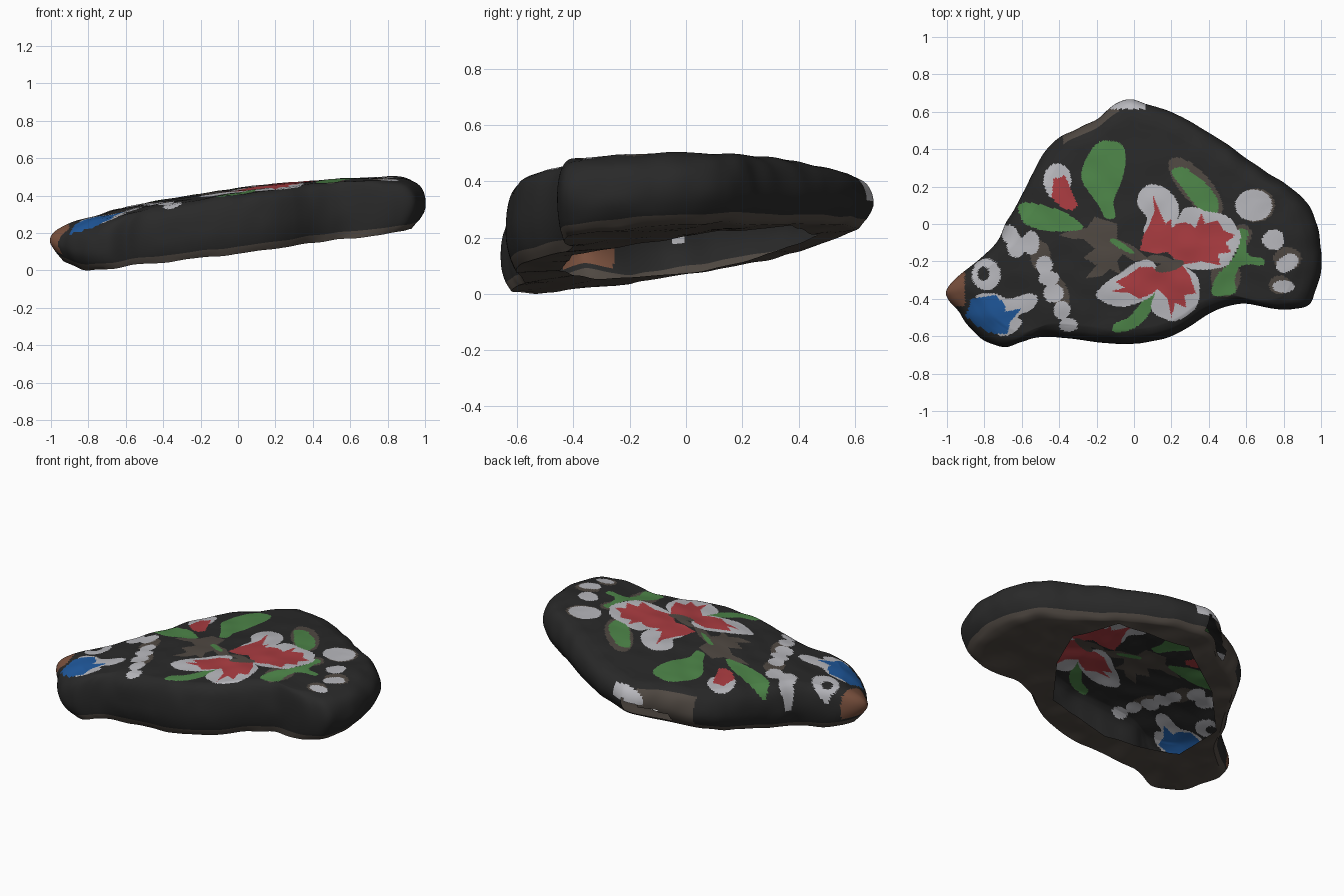
import bpy, bmesh, math
from mathutils import Vector, noise

COLOURS = {
    "charcoal": (0.022, 0.022, 0.022), "taupe": (0.08, 0.066, 0.055),
    "white": (0.48, 0.48, 0.51), "red": (0.4, 0.045, 0.052),
    "green": (0.075, 0.235, 0.066), "blue": (0.014, 0.1, 0.34),
    "brown": (0.19, 0.08, 0.047)}
NAMES = list(COLOURS)
CX, CY = 0.0, -0.1          # point all rings shrink towards


def spline(pts, n):
    """Closed smooth curve through points, n samples per span."""
    out, k = [], len(pts)
    for i in range(k):
        a, b, c, d = (Vector(pts[(i + o) % k]) for o in (-1, 0, 1, 2))
        for j in range(n):
            t = j / n
            out.append(0.5 * (2 * b + (c - a) * t + (2 * a - 5 * b + 4 * c - d) * t * t
                              + (3 * b - a - 3 * c + d) * t ** 3))
    return out


# Painted shapes, later ones cover earlier ones
shapes = []


def paint(colour, *pts, smooth=True):
    poly = [tuple(p) for p in (spline(pts, 4) if smooth else pts)]
    xs, ys = zip(*poly)
    shapes.append((NAMES.index(colour), poly, min(xs), max(xs), min(ys), max(ys)))


def oval(colour, x, y, rx, ry, turn=0):
    c, s = math.cos(math.radians(turn)), math.sin(math.radians(turn))
    ring = [(rx * math.cos(a), ry * math.sin(a)) for a in (i * math.tau / 20 for i in range(20))]
    paint(colour, *[(x + u * c - v * s, y + u * s + v * c) for u, v in ring], smooth=False)


def colour_at(x, y):
    found = None
    for m, poly, x0, x1, y0, y1 in shapes:
        if x0 <= x <= x1 and y0 <= y <= y1:
            inside, (px, py) = False, poly[-1]
            for qx, qy in poly:
                if (qy > y) != (py > y) and x < (px - qx) * (y - qy) / (py - qy) + qx:
                    inside = not inside
                px, py = qx, qy
            if inside:
                found = m
    return found


# Bare stone patches
paint("taupe", (-.4, -.06), (-.33, -.03), (-.25, -.02), (-.21, .04), (-.15, .02), (-.09, 0), (-.09, -.08),
      (0, -.12), (.08, -.19), (0, -.2), (-.06, -.16), (-.09, -.2), (-.07, -.27), (-.13, -.24),
      (-.17, -.28), (-.26, -.29), (-.2, -.22), (-.27, -.18), (-.21, -.13), (-.27, -.08), (-.33, -.08),
      smooth=False)
for o in ((.33, .2, .2, .08, -48), (.58, -.06, .05, .06), (.65, .1, .103, .09), (.82, -.185, .075, .06),
          (.78, -.325, .06, .05), (.49, -.28, .08, .11), (-.5, -.17, .055, .08), (-.4, -.37, .05, .09, 20)):
    oval("taupe", *o)
# Leaves and stems
paint("green", (-.2, .43), (-.13, .445), (-.06, .42), (-.045, .33), (-.07, .22), (-.11, .12),
      (-.1, .04), (-.15, .03), (-.19, .1), (-.24, .17), (-.28, .24), (-.265, .33))
paint("green", (-.62, .1), (-.56, .115), (-.45, .09), (-.35, .05), (-.27, -.02), (-.38, -.04),
      (-.5, -.03), (-.58, 0), (-.61, .05))
paint("green", (.2, .28), (.26, .305), (.33, .26), (.4, .2), (.45, .12), (.44, .04), (.38, .05),
      (.32, .11), (.26, .19))
paint("green", (.56, -.03), (.61, -.04), (.6, -.11), (.62, -.17), (.69, -.185), (.69, -.22),
      (.58, -.22), (.54, -.29), (.54, -.37), (.42, -.38), (.44, -.28), (.51, -.21), (.555, -.13))
paint("green", (.12, -.35), (.1, -.44), (.05, -.52), (-.03, -.57), (-.11, -.575), (-.1, -.53),
      (-.03, -.5), (.03, -.43), (.09, -.37))
paint("green", (-.13, -.09), (-.1, -.08), (-.02, -.13), (0, -.16), (-.06, -.14))
# Flower: white petals
paint("white", (.03, .17), (.08, .21), (.15, .2), (.22, .14), (.24, .05), (.18, -.1), (.1, -.1),
      (.05, -.04), (.07, .03), (.02, .1))
paint("white", (.25, .06), (.32, .09), (.38, .07), (.48, .05), (.54, 0), (.57, -.08), (.53, -.17),
      (.48, -.23), (.3, -.24), (.2, -.15))
paint("white", (.1, -.2), (.02, -.2), (-.07, -.26), (-.17, -.33), (-.2, -.39), (-.1, -.44),
      (0, -.43), (.1, -.38), (.14, -.3))
paint("white", (.1, -.4), (.1, -.47), (.15, -.5), (.22, -.52), (.32, -.46), (.35, -.38),
      (.33, -.27), (.2, -.22))
# Flower: ragged red hearts
paint("red", (.1, .16), (.11, .07), (.08, -.01), (.05, -.06), (.03, -.14), (.12, -.16), (.22, -.14),
      (.25, 0), (.2, -.02), (.2, .03), (.17, .0), (.14, .06), smooth=False)
paint("red", (.18, -.15), (.22, 0), (.28, .01), (.33, -.02), (.36, .06), (.38, 0), (.45, .02),
      (.47, -.03), (.54, -.06), (.49, -.1), (.52, -.15), (.45, -.16), (.46, -.22), (.36, -.2),
      (.25, -.22), smooth=False)
paint("red", (.1, -.23), (.03, -.23), (-.04, -.28), (-.1, -.31), (-.05, -.34), (-.12, -.36),
      (-.02, -.37), (.03, -.4), (.1, -.37), (.18, -.3), smooth=False)
paint("red", (.12, -.25), (.13, -.35), (.18, -.4), (.2, -.5), (.22, -.42), (.28, -.45), (.27, -.38),
      (.33, -.37), (.3, -.28), (.26, -.22), smooth=False)
oval("taupe", .19, -.225, .08, .028, 15)
oval("taupe", .14, -.19, .07, .022, -10)
# Bud
oval("white", -.41, .23, .075, .095)
paint("red", (-.43, .24), (-.37, .26), (-.3, .1), (-.33, .07), (-.39, .09), (-.44, .14), smooth=False)
# Collar of dots
for o in ((-.66, -.06, .045, .06, 30), (-.63, -.12, .05, .06), (-.55, -.1, .045, .065), (-.48, -.22, .045, .05),
          (-.455, -.29, .055, .04), (-.43, -.37, .055, .05), (-.385, -.46, .045, .05),
          (-.35, -.54, .05, .038)):
    oval("white", *o)
# Spots at the wide end
for o in ((.64, .1, .1, .085), (.745, -.085, .06, .055), (.82, -.21, .065, .045, 30),
          (.8, -.335, .06, .033)):
    oval("white", *o)
# Eye
oval("white", -.79, -.27, .077, .085)
oval("charcoal", -.805, -.265, .032, .038)
# Blue mouth with white border
paint("white", (-.85, -.4), (-.75, -.37), (-.67, -.4), (-.56, -.37), (-.515, -.4), (-.55, -.46),
      (-.62, -.49), (-.6, -.53), (-.66, -.59), (-.75, -.58))
paint("blue", (-.9, -.49), (-.87, -.4), (-.74, -.38), (-.69, -.43), (-.69, -.47), (-.6, -.45),
      (-.66, -.52), (-.68, -.59), (-.76, -.585), (-.85, -.54), smooth=False)

# Stone outline (clockwise from above) and the opening underneath
outline = spline([(-1, -.35), (-.93, -.27), (-.75, -.12), (-.68, .02), (-.6, .15), (-.5, .35),
                  (-.4, .46), (-.3, .51), (-.2, .56), (-.1, .64), (-.02, .665), (.07, .64), (.2, .6),
                  (.33, .53), (.45, .455), (.56, .38), (.7, .28), (.8, .22), (.9, .14), (.97, .02),
                  (1, -.15), (.99, -.3), (.94, -.42), (.85, -.455), (.75, -.455), (.6, -.425),
                  (.5, -.44), (.4, -.48), (.3, -.55), (.2, -.6), (.05, -.635), (-.1, -.64),
                  (-.3, -.62), (-.5, -.605), (-.6, -.63), (-.7, -.66), (-.8, -.62), (-.88, -.55),
                  (-.93, -.47), (-.99, -.4)], 16)
opening = [(.43, .376), (-.015, .47), (-.361, .265), (-.605, .013), (-.588, -.294),
           (-.438, -.376), (-.164, -.45), (.271, -.4), (.48, -.114), (.559, .119)]


def opening_scale(p):
    """Fraction of the way from the centre to outline point p where the opening edge lies."""
    dx, dy = p[0] - CX, p[1] - CY
    for (ax, ay), (bx, by) in zip(opening, opening[1:] + opening[:1]):
        ax, ay, bx, by = ax - CX, ay - CY, bx - CX, by - CY
        ex, ey = bx - ax, by - ay
        det = dx * ey - dy * ex
        if abs(det) > 1e-9:
            s, t = (ax * ey - ay * ex) / det, (ax * dy - ay * dx) / det
            if s > 0 and -1e-6 <= t <= 1 + 1e-6:
                return min(s, 0.91)
    return 0.7


def top_z(x, y):
    return 0.437 + 0.13 * x - 0.07 * x * x - 0.11 * max(0, -y) ** 2 - 0.05 * max(0, y) ** 2


def base_z(x, y):
    return (0.14 + 0.115 * x + 0.09 * y + 0.1 * max(0, y) ** 2
            + 2.0 * max(0, -0.78 - x) ** 2)


# Cross-section: (radial scale, height fraction) from the middle of the top to the lower edge
profile = [(0.86 * i / 80, 1.0) for i in range(1, 81)]
profile += [(.87, .995), (.88, .99), (.89, .983), (.9, .975), (.91, .965), (.92, .955), (.93, .94),
            (.94, .92), (.955, .885), (.97, .83), (.982, .76),
            (.992, .67), (.998, .57), (1, .47), (.998, .37), (.99, .28), (.98, .2), (.968, .13),
            (.95, .06), (.93, 0.0)]
LIP = 8

bm = bmesh.new()
rings = []
for k in range(len(profile) + LIP):
    ring = []
    for p in outline:
        if k < len(profile):
            s, t = profile[k]
        else:
            f = (k - len(profile) + 1) / LIP
            s, t = 0.93 + (opening_scale(p) - 0.93) * f, 0.0
        x, y = CX + (p[0] - CX) * s, CY + (p[1] - CY) * s
        lo, hi = base_z(x, y), top_z(x, y)
        co = Vector((x, y, lo + (hi - lo) * t))
        co.z += 0.008 * noise.noise(co * 8)
        if 0 < t < 1:
            w = 1 + 0.012 * noise.noise(co * 8)
            co.x, co.y = CX + (x - CX) * w, CY + (y - CY) * w
        ring.append(bm.verts.new(co))
    rings.append(ring)

n = len(outline)
middle = bm.verts.new((CX, CY, top_z(CX, CY)))
for j in range(n):
    bm.faces.new((middle, rings[0][(j + 1) % n], rings[0][j]))
for k in range(len(rings) - 1):
    t = profile[k][1] if k < len(profile) else 0
    for j in range(n):
        i = (j + 1) % n
        c = (rings[k][j].co + rings[k + 1][i].co) / 2
        if -.25 < c.x < -.01 and c.y > .45 and 0.1 < t < 0.3 + 1.2 * (c.x + .25):
            continue                                  # chipped gap at the back
        f = bm.faces.new((rings[k][j], rings[k][i], rings[k + 1][i], rings[k + 1][j]))
        m = colour_at(c.x, c.y) if t > 0.55 else None
        if m is None:
            m = 0
            if t < 0.18:
                m = 1                                 # bare underside
            elif t < 0.93 and -.38 < c.x < -.08 and c.y > .43:
                m = 1                                 # bare back edge
            if t > 0.55 and -.13 < c.x < .06 and c.y > .615:
                m = 2                                 # pale chip
            if t > 0.25 and c.x < -.905 and -.44 < c.y < -.24:
                m = 6                                 # snout tip
        f.material_index = m

lowest = min(v.co.z for v in bm.verts)
bmesh.ops.translate(bm, verts=bm.verts, vec=(0, 0, -lowest))
mesh = bpy.data.meshes.new("painted_stone")
bm.to_mesh(mesh)
bm.free()
for name, rgb in COLOURS.items():
    mat = bpy.data.materials.new(name)
    mat.diffuse_color = (*rgb, 1)
    mesh.materials.append(mat)
stone = bpy.data.objects.new("painted_stone", mesh)
bpy.context.collection.objects.link(stone)
bpy.context.view_layer.objects.active = stone
stone.select_set(True)
bpy.ops.object.shade_smooth_by_angle(angle=math.radians(50))
